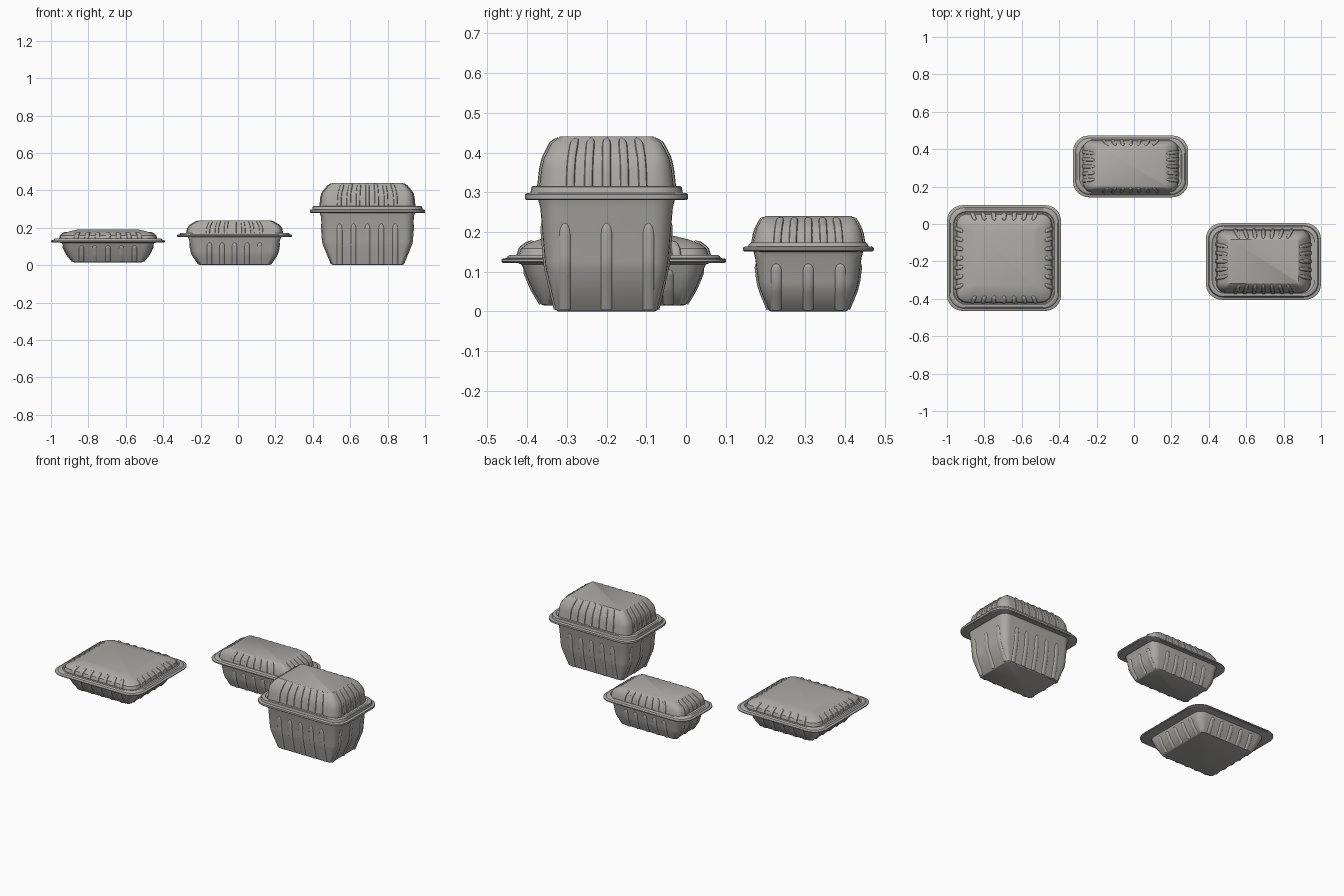
import bpy, bmesh, math
from mathutils import Vector

if "Cube" in bpy.data.objects:
    bpy.data.objects.remove(bpy.data.objects["Cube"])

grey = bpy.data.materials.new("warm_grey_plastic")
grey.diffuse_color = (0.41, 0.405, 0.38, 1)
grey.use_nodes = True
grey.node_tree.nodes["Principled BSDF"].inputs["Base Color"].default_value = grey.diffuse_color


def ring(bm, hx, hy, z, r, n=7):
    """Rounded rectangle loop of vertices."""
    vs = []
    for k, (sx, sy) in enumerate(((1, 1), (-1, 1), (-1, -1), (1, -1))):
        for i in range(n):
            a = math.pi / 2 * (k + i / (n - 1))
            vs.append(bm.verts.new((sx * (hx - r) + r * math.cos(a),
                                    sy * (hy - r) + r * math.sin(a), z)))
    return vs


def skin(bm, rings):
    """Bridge closed loops and cap both ends."""
    for a, b in zip(rings, rings[1:]):
        m = len(a)
        for i in range(m):
            j = (i + 1) % m
            bm.faces.new((a[i], a[j], b[j], b[i]))
    bm.faces.new(rings[0][::-1])
    bm.faces.new(rings[-1])


def half_size(wall, z):
    """Interpolated (hx, hy) of the wall at height z."""
    for p, q in zip(wall, wall[1:]):
        if z <= q[2]:
            t = max(0, (z - p[2]) / (q[2] - p[2]))
            return p[0] + t * (q[0] - p[0]), p[1] + t * (q[1] - p[1])
    return wall[-1][0], wall[-1][1]


def rib(bm, wall, axis, side, u, z0, z1, w, d, fan):
    """Raised flute following the wall, rounded off at its upper end."""
    n = 16
    ts = [math.sin(math.pi / 2 * i / n) for i in range(n + 1)]
    pts = []
    for t in ts:
        z = z0 + (z1 - z0) * t
        hs = half_size(wall, z)
        h0 = half_size(wall, z0)[1 - axis]
        pts.append((hs[axis], z, u * (h0 + fan * (hs[1 - axis] - h0))))
    rings = []
    for i, (h, z, lat) in enumerate(pts):
        a, b = pts[max(i - 1, 0)], pts[min(i + 1, n)]
        nrm = Vector((b[1] - a[1], a[0] - b[0])).normalized()
        e = max(0, (ts[i] - 0.85) / 0.15)
        s = max(0.08, math.sqrt(max(0, 1 - e * e)))
        loop = []
        for k in range(10):
            ang = 2 * math.pi * k / 10
            out = d * s * math.sin(ang)
            o, l = (h + nrm.x * out) * side, lat + w * s * math.cos(ang)
            zz = z + nrm.y * out
            loop.append(bm.verts.new((o, l, zz) if axis == 0 else (l, o, zz)))
        rings.append(loop)
    skin(bm, rings)


def part(name, centre, profile, wall, counts, spread, zr, w, d, fan):
    bm = bmesh.new()
    skin(bm, [ring(bm, *p) for p in profile])
    for axis in (0, 1):
        n = counts[axis]
        for side in (-1, 1):
            for i in range(n):
                u = spread[axis] * (2 * i / (n - 1) - 1)
                rib(bm, wall, axis, side, u, zr[0], zr[1], w, d, fan)
    bmesh.ops.recalc_face_normals(bm, faces=bm.faces[:])
    me = bpy.data.meshes.new(name)
    bm.to_mesh(me)
    bm.free()
    me.materials.append(grey)
    ob = bpy.data.objects.new(name, me)
    ob.location = (centre[0], centre[1], 0)
    bpy.context.collection.objects.link(ob)
    bpy.ops.object.select_all(action='DESELECT')
    ob.select_set(True)
    bpy.context.view_layer.objects.active = ob
    bpy.ops.object.shade_smooth_by_angle(angle=math.radians(35))


def container(name, centre, tray, lid, rim, tray_ribs, lid_ribs):
    rx, ry, z0, z1 = rim
    zm = z0 + 0.4 * (z1 - z0)
    # tray wall turning out into the flange
    tray_rim = [(rx - 0.035, ry - 0.035, z0 + 0.002, 0.07), (rx - 0.004, ry - 0.004, z0, 0.085),
                (rx, ry, z0 + 0.003, 0.085), (rx, ry, zm, 0.085)]
    part(name + "_tray", centre, tray + tray_rim, tray, *tray_ribs, 0)
    # lid rim bead, inner groove, then dome
    lid_rim = [(rx, ry, zm, 0.085), (rx - 0.004, ry - 0.004, zm + 0.003, 0.085),
               (rx - 0.013, ry - 0.013, zm + 0.004, 0.08), (rx - 0.016, ry - 0.016, z1 - 0.003, 0.08),
               (rx - 0.02, ry - 0.02, z1, 0.078), (rx - 0.034, ry - 0.034, z1, 0.07),
               (rx - 0.038, ry - 0.038, z1 - 0.004, 0.068)]
    part(name + "_lid", centre, lid_rim + lid, lid, *lid_ribs, 0.6)


# shallow square container
container("square_box", (-0.695, -0.182),
          [(0.18, 0.175, 0.015, 0.015), (0.187, 0.182, 0.017, 0.02), (0.218, 0.205, 0.055, 0.04),
           (0.238, 0.222, 0.095, 0.05), (0.246, 0.232, 0.118, 0.055)],
          [(0.258, 0.24, 0.138, 0.06), (0.252, 0.234, 0.158, 0.055), (0.236, 0.218, 0.17, 0.045),
           (0.205, 0.188, 0.181, 0.03), (0.165, 0.152, 0.19, 0.012)],
          (0.305, 0.283, 0.122, 0.142),
          ((5, 5), (0.75, 0.75), (0.019, 0.105), 0.013, 0.005),
          ((7, 7), (0.66, 0.66), (0.14, 0.176), 0.012, 0.006))

# low rectangular container
container("low_box", (-0.018, 0.308),
          [(0.184, 0.095, 0.0, 0.012), (0.19, 0.1, 0.003, 0.016), (0.225, 0.121, 0.055, 0.035),
           (0.232, 0.126, 0.075, 0.04), (0.243, 0.134, 0.135, 0.045), (0.25, 0.138, 0.15, 0.05)],
          [(0.255, 0.14, 0.168, 0.05), (0.25, 0.135, 0.195, 0.045), (0.238, 0.129, 0.212, 0.035),
           (0.205, 0.118, 0.232, 0.02), (0.185, 0.108, 0.24, 0.012)],
          (0.308, 0.165, 0.151, 0.173),
          ((3, 5), (0.8, 0.7), (0.005, 0.12), 0.013, 0.005),
          ((5, 7), (0.56, 0.56), (0.17, 0.237), 0.01, 0.005))

# tall rectangular container
container("tall_box", (0.692, -0.2),
          [(0.184, 0.123, 0.0, 0.012), (0.19, 0.128, 0.004, 0.016), (0.232, 0.152, 0.105, 0.035),
           (0.238, 0.155, 0.125, 0.04), (0.249, 0.167, 0.262, 0.05), (0.255, 0.172, 0.28, 0.055)],
          [(0.252, 0.17, 0.309, 0.055), (0.247, 0.164, 0.36, 0.05), (0.24, 0.158, 0.386, 0.042),
           (0.21, 0.139, 0.423, 0.025), (0.187, 0.118, 0.44, 0.012)],
          (0.308, 0.205, 0.28, 0.316),
          ((3, 5), (0.82, 0.78), (0.005, 0.222), 0.014, 0.005),
          ((5, 7), (0.54, 0.6), (0.311, 0.437), 0.011, 0.006))
